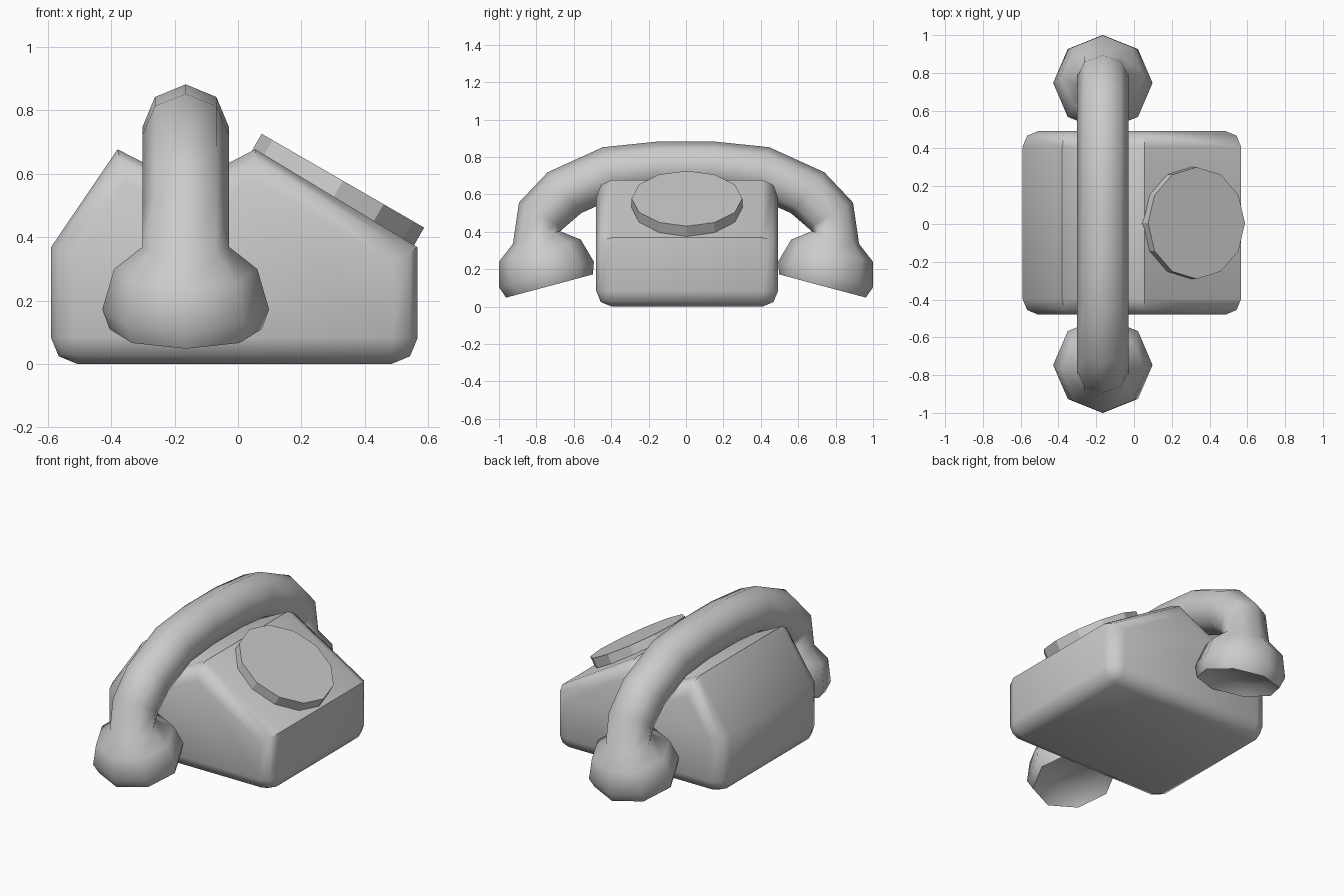
import bpy, bmesh, math
from mathutils import Vector

if "Cube" in bpy.data.objects:
    bpy.data.objects.remove(bpy.data.objects["Cube"])


def finish(bm, name, angle):
    bmesh.ops.recalc_face_normals(bm, faces=bm.faces[:])
    mesh = bpy.data.meshes.new(name)
    bm.to_mesh(mesh)
    bm.free()
    obj = bpy.data.objects.new(name, mesh)
    bpy.context.collection.objects.link(obj)
    bpy.ops.object.select_all(action='DESELECT')
    obj.select_set(True)
    bpy.context.view_layer.objects.active = obj
    bpy.ops.object.shade_smooth_by_angle(angle=math.radians(angle))
    return obj


# Body: side profile with a cradle notch, extruded front to back
profile = [(-0.59, 0), (0.567, 0), (0.567, 0.368), (0.055, 0.677),
           (-0.163, 0.567), (-0.38, 0.677), (-0.59, 0.368)]
y0, y1 = -0.48, 0.492
bm = bmesh.new()
face = bm.faces.new([bm.verts.new((x, y0, z)) for x, z in profile])
ext = bmesh.ops.extrude_face_region(bm, geom=[face])
bmesh.ops.translate(bm, vec=(0, y1 - y0, 0),
                    verts=[v for v in ext['geom'] if isinstance(v, bmesh.types.BMVert)])
# Round the end outlines and the bottom edges
rim = [e for e in bm.edges
       if abs(e.verts[0].co.y - e.verts[1].co.y) < 1e-4
       or max(v.co.z for v in e.verts) < 1e-4]
bmesh.ops.bevel(bm, geom=rim, offset=0.083, offset_type='OFFSET',
                segments=2, profile=0.5, affect='EDGES', clamp_overlap=True)
finish(bm, "body", 50)

# Dial: twelve-sided disc on the sloping face
bm = bmesh.new()
bmesh.ops.create_cone(bm, cap_ends=True, segments=12, radius1=0.296, radius2=0.296, depth=0.066)
dial = finish(bm, "dial", 20)
tilt = math.radians(30)
normal = Vector((math.sin(tilt), 0, math.cos(tilt)))
dial.rotation_euler.y = tilt
dial.location = Vector((0.331, 0.005, 0.578)) - normal * 0.033

# Handset: octagonal rings given by outer and inner points (y, z) and width radius
rings = [((0.155, 0.882), (0.14, 0.61), 0.137),
         ((0.445, 0.852), (0.36, 0.59), 0.137),
         ((0.74, 0.718), (0.56, 0.50), 0.137),
         ((0.893, 0.556), (0.653, 0.42), 0.137)]
# Cup rings (radius, height) along the tilted cup axis, ending in the recess
centre, side, up = Vector((0.73, 0.11)), Vector((0.966, -0.258)), Vector((0.258, 0.966))
for r, h in [(0.131, 0.268), (0.226, 0.196), (0.263, 0.064), (0.24, 0.0), (0.185, 0.05)]:
    c = centre + up * h
    rings.append((c + side * r, c - side * r, max(r, 0.137)))
mirrored = [((-o[0], o[1]), (-i[0], i[1]), r) for o, i, r in reversed(rings)]

bm = bmesh.new()
loops = []
for outer, inner, rx in mirrored + rings:
    o, i = Vector(outer), Vector(inner)
    mid, half = (o + i) / 2, (o - i) / 2
    loop = []
    for k in range(8):
        a = k * math.pi / 4
        p = mid + half * math.cos(a)
        loop.append(bm.verts.new((-0.165 + rx * math.sin(a), p.x, p.y)))
    loops.append(loop)
for a, b in zip(loops, loops[1:]):
    for k in range(8):
        n = (k + 1) % 8
        bm.faces.new((a[k], a[n], b[n], b[k]))
bm.faces.new(loops[0])
bm.faces.new(loops[-1])
finish(bm, "handset", 62)
